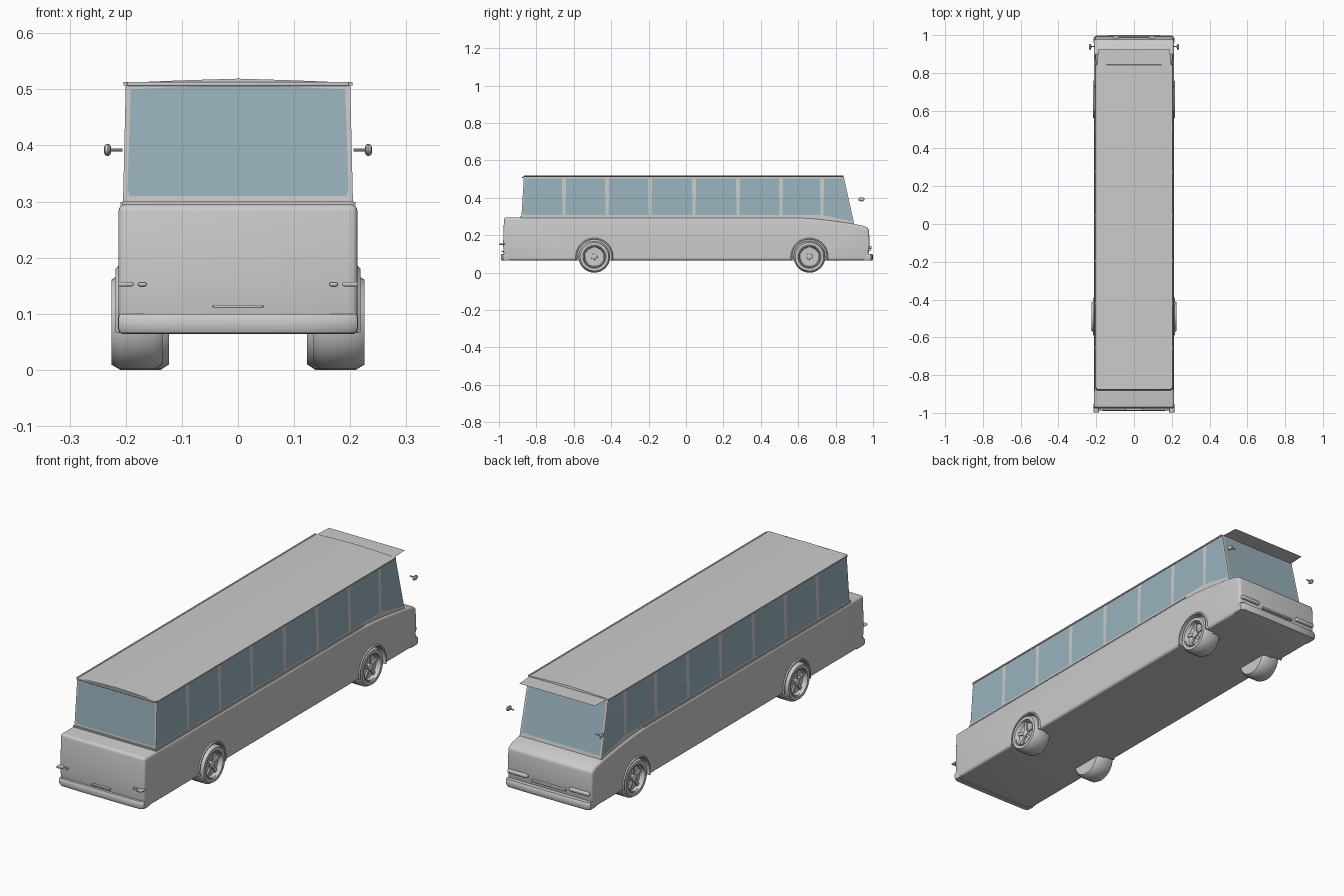
import bpy, bmesh, math
from mathutils import Vector

if "Cube" in bpy.data.objects:
    bpy.data.objects.remove(bpy.data.objects["Cube"])

glass = bpy.data.materials.new("glass")
glass.diffuse_color = (0.32, 0.45, 0.51, 1)
glass.use_nodes = True
glass.node_tree.nodes["Principled BSDF"].inputs["Base Color"].default_value = glass.diffuse_color


def make(name, verts, faces, mat=None, bevel=0, seg=3, smooth=True):
    me = bpy.data.meshes.new(name)
    bm = bmesh.new()
    vs = [bm.verts.new(v) for v in verts]
    for f in faces:
        bm.faces.new([vs[i] for i in f])
    if len(faces) > 1:
        bmesh.ops.recalc_face_normals(bm, faces=bm.faces)
    bm.to_mesh(me)
    bm.free()
    ob = bpy.data.objects.new(name, me)
    bpy.context.collection.objects.link(ob)
    if mat:
        me.materials.append(mat)
    bpy.ops.object.select_all(action='DESELECT')
    bpy.context.view_layer.objects.active = ob
    ob.select_set(True)
    if bevel:
        m = ob.modifiers.new("bevel", 'BEVEL')
        m.width, m.segments, m.limit_method = bevel, seg, 'ANGLE'
        m.angle_limit = math.radians(40)
        bpy.ops.object.modifier_apply(modifier="bevel")
    if smooth:
        bpy.ops.object.shade_smooth_by_angle(angle=math.radians(35))
    return ob


def loft(name, rings, **kw):
    """Skin closed rings of equal length and cap both ends."""
    n = len(rings[0])
    verts = [p for r in rings for p in r]
    faces = [(k*n + i, k*n + (i+1) % n, (k+1)*n + (i+1) % n, (k+1)*n + i)
             for k in range(len(rings) - 1) for i in range(n)]
    faces += [tuple(range(n)), tuple(range((len(rings)-1)*n, len(rings)*n))]
    return make(name, verts, faces, **kw)


def box(name, x, y, z, bevel=0.0):
    return loft(name, [[(x[0], b, c), (x[1], b, c), (x[1], b, d), (x[0], b, d)]
                       for b in y for c, d in [z]], bevel=bevel)


def lathe(name, profile, y, z, side, n=32):
    """Revolve (radius, x) pairs around an axle parallel to x."""
    return loft(name, [[(side*x, y + r*math.cos(2*math.pi*i/n), z + r*math.sin(2*math.pi*i/n))
                        for i in range(n)] for r, x in profile])


# Lower body: side profile extruded across the width
prof = [(-0.972, 0.066), (-0.978, 0.15), (-0.973, 0.295), (0.58, 0.295), (0.68, 0.289),
        (0.78, 0.278), (0.88, 0.264), (0.95, 0.25), (0.978, 0.235), (0.982, 0.15), (0.972, 0.066)]
wid = lambda z: 0.207 if z < 0.1 else 0.213
body = loft("lower_body", [[(s*0.213, y, z) for y, z in prof] for s in (-1, 1)],
            bevel=0.012, seg=4)

# Wheel arch openings
wheels = [(-0.49, 0.0), (0.66, -0.012)]
for y, dx in wheels:
    for s in (-1, 1):
        cut = lathe("arch_cutter", [(0.094, 0.17), (0.094, 0.26)], y, 0.085, s)
        cut.hide_render = True
        bpy.context.view_layer.objects.active = body
        m = body.modifiers.new("cut", 'BOOLEAN')
        m.operation, m.object, m.solver = 'DIFFERENCE', cut, 'EXACT'
        bpy.ops.object.modifier_apply(modifier="cut")
        bpy.data.objects.remove(cut)
bpy.ops.object.select_all(action='DESELECT')
body.select_set(True)
bpy.ops.object.shade_smooth_by_angle(angle=math.radians(35))

# Cabin: sloping ends, crowned roof
def lerp(a, b, z):
    return a + (b - a) * (z - 0.25) / (0.51 - 0.25)
side_x = lambda z: lerp(0.206, 0.200, z)
rear_y = lambda z: lerp(-0.883, -0.867, z)
front_y = lambda z: lerp(0.902, 0.844, z)
half = [(0.206, 0.25), (0.200, 0.508), (0.196, 0.512), (0.1, 0.516)]
sect = half + [(0, 0.519)] + [(-x, z) for x, z in reversed(half)]
loft("cabin", [[(x, f(z), z) for x, z in sect] for f in (rear_y, front_y)])

# Side windows between narrow pillars
edges = [-0.885, -0.652, -0.422, -0.193, 0.043, 0.278, 0.508, 0.727, 0.9]
for s in (-1, 1):
    for i in range(8):
        a, b = edges[i] + 0.008, edges[i+1] - 0.008
        lo, hi = 0.308, 0.503
        pts = [(a, lo), (b, lo), (b - 0.003, hi), (a + 0.003, hi)]
        if i == 0:
            pts[0], pts[3] = (rear_y(lo) + 0.006, lo), (rear_y(hi) + 0.006, hi)
        if i == 7:
            pts[1], pts[2] = (front_y(0.274) - 0.006, 0.274), (front_y(hi) - 0.006, hi)
        pts = [(s*(side_x(z) + 0.0015), y, z) for y, z in pts]
        make("side_window", pts, [(0, 1, 2, 3)[::s]], mat=glass, smooth=False)

# Rear window and windscreen, peaked at the top centre
for name, f, d, lo in (("rear_window", rear_y, -1, 0.31), ("windscreen", front_y, 1, 0.276)):
    out = [(-0.193, lo), (0.193, lo), (0.197, lo + 0.012), (0.191, 0.5), (0, 0.509),
           (-0.191, 0.5), (-0.197, lo + 0.012)]
    make(name, [(x, f(z) + d*0.0015, z) for x, z in out], [tuple(range(7))[::-d]],
         mat=glass, smooth=False)

# Roof gutters, waist trims and sun visor
for s in (-1, 1):
    box("roof_gutter", sorted((s*0.197, s*0.204)), (-0.867, 0.842), (0.507, 0.513))
    box("waist_trim", sorted((s*0.203, s*0.209)), (-0.883, 0.6), (0.293, 0.299))
box("rear_roof_lip", (-0.198, 0.198), (-0.876, -0.862), (0.506, 0.513), bevel=0.002)
box("rear_waist_trim", (-0.206, 0.206), (-0.888, -0.878), (0.293, 0.3))
make("sun_visor", [(-0.195, 0.845, 0.51), (0.195, 0.845, 0.51), (0.19, 0.925, 0.51),
                   (-0.19, 0.925, 0.51)], [(0, 1, 2, 3)], smooth=False)

# Wheels with rims, spokes, hubs and arch lips
tyre = [(0.02, 0.135), (0.075, 0.135), (0.085, 0.15), (0.085, 0.21), (0.076, 0.225),
        (0.062, 0.225), (0.060, 0.219), (0.056, 0.222), (0.050, 0.208), (0.015, 0.206)]
for y, dx in wheels:
    for s in (-1, 1):
        lathe("wheel", [(r, x + dx) for r, x in tyre], y, 0.085, s)
        lathe("wheel_hub", [(0.017, 0.2 + dx), (0.016, 0.217 + dx), (0.008, 0.221 + dx)],
              y, 0.085, s, 16)
        for k in range(5):
            t = math.pi/2 + k*2*math.pi/5
            u, v = Vector((0, math.cos(t), math.sin(t))), Vector((0, -math.sin(t), math.cos(t)))
            c = Vector((0, y, 0.085))
            loft("wheel_spoke", [[c + u*r + v*w + Vector((s*(x + dx), 0, 0))
                                  for w, x in ((-h, 0.204), (h, 0.204), (h, 0.214), (-h, 0.214))]
                                 for r, h in ((0.012, 0.005), (0.054, 0.008))])
        angs = [math.radians(-11 + 202*i/28) for i in range(29)]
        loft("arch_lip", [[(s*x, y + r*math.cos(a), 0.085 + r*math.sin(a))
                           for r, x in ((0.091, 0.205), (0.091, 0.217), (0.096, 0.218),
                                        (0.101, 0.212), (0.101, 0.205))] for a in angs])

# Bumpers: bowed bar with wrapped corners
for name, d, y0 in (("rear_bumper", -1, 0.990), ("front_bumper", 1, 1.0)):
    path = [(-0.214, y0 - 0.035), (-0.213, y0 - 0.012), (-0.2, y0 - 0.002), (-0.1, y0), (0.1, y0),
            (0.2, y0 - 0.002), (0.213, y0 - 0.012), (0.214, y0 - 0.035)]
    loft(name, [[(x*k, d*(y - o), z) for k, o, z in
                 ((0.96, 0.03, 0.064), (0.985, 0.004, 0.066), (1, 0, 0.074), (1, 0, 0.092),
                  (0.99, 0.004, 0.1), (0.96, 0.03, 0.1))] for x, y in path])

# Lamps and handle bars
for s in (-1, 1):
    box("rear_lamp", sorted((s*0.186, s*0.214)), (-0.999, -0.968), (0.149, 0.157), bevel=0.003)
    box("rear_marker", sorted((s*0.163, s*0.178)), (-0.988, -0.97), (0.149, 0.156), bevel=0.003)
    box("headlamp", sorted((s*0.105, s*0.205)), (0.97, 0.992), (0.126, 0.142), bevel=0.005)
box("rear_handle", (-0.045, 0.045), (-0.987, -0.97), (0.110, 0.116), bevel=0.002)
box("front_grille_bar", (-0.085, 0.085), (0.97, 0.989), (0.117, 0.127), bevel=0.003)

# Wing mirrors on short stalks
for s in (-1, 1):
    lathe("mirror_stalk", [(0.003, 0.206), (0.003, 0.228)], 0.94, 0.392, s, 10)
    mirror = lathe("mirror_head", [(0.004, 0.226), (0.009, 0.228), (0.011, 0.232),
                                   (0.009, 0.237), (0.004, 0.239)], 0, 0, s, 16)
    mirror.scale.y = 1.5
    mirror.location = (0, 0.938, 0.392)
